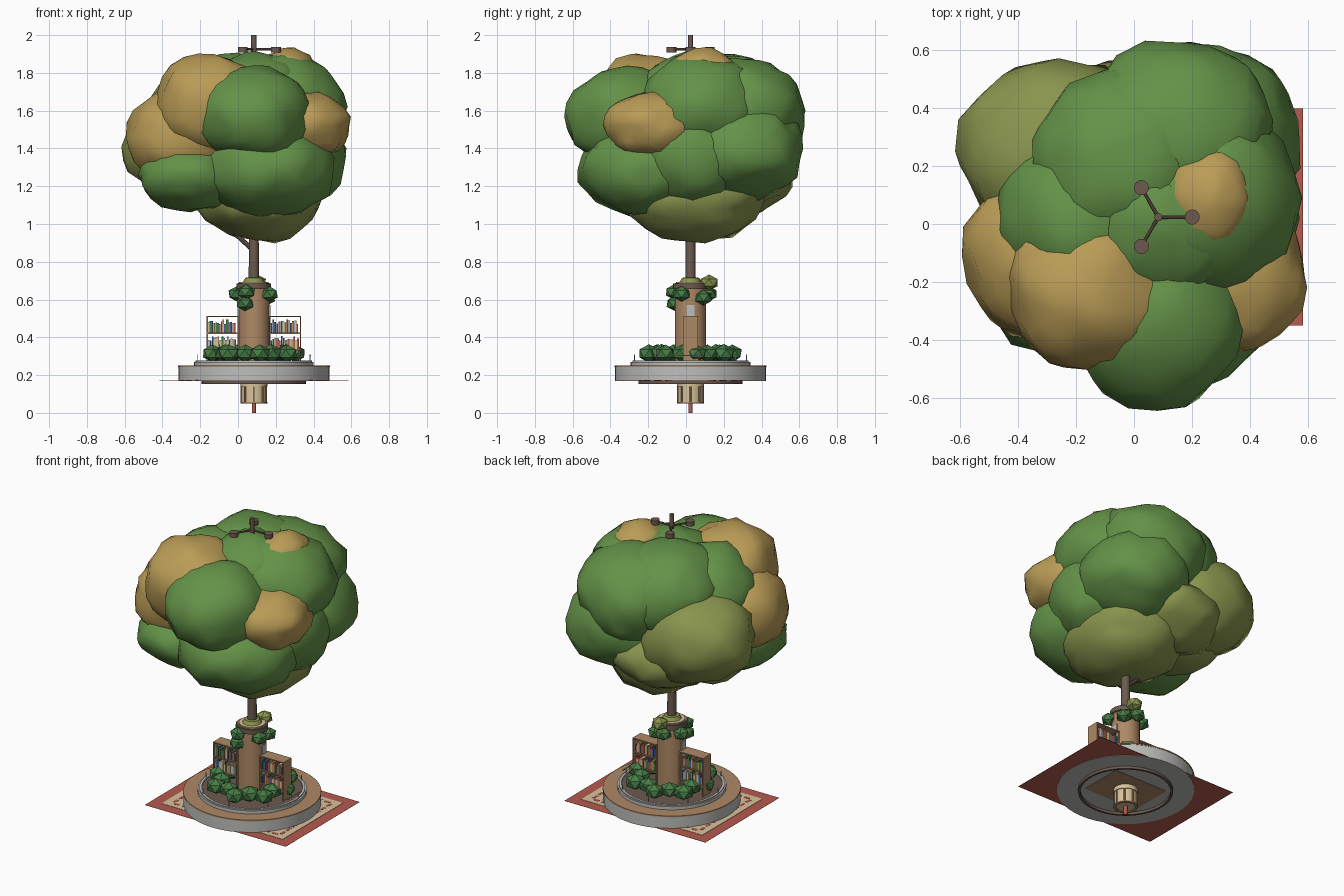
import bpy, bmesh, math, random
from mathutils import Vector, Matrix, noise

cube = bpy.data.objects.get("Cube")
if cube:
    bpy.data.objects.remove(cube)
rng = random.Random(4)
CX, CY = 0.084, 0.024


def material(name, *rgb):
    m = bpy.data.materials.new(name)
    lin = [((c / 255 + 0.055) / 1.055) ** 2.4 for c in rgb]
    m.use_nodes = True
    m.diffuse_color = (*lin, 1)
    m.node_tree.nodes["Principled BSDF"].inputs["Base Color"].default_value = (*lin, 1)
    return m


LEAF = material("leaf_green", 100, 146, 72)
OLIVE = material("olive_leaf", 138, 149, 78)
GOLD = material("golden_leaf", 186, 156, 86)
BARK = material("bark_brown", 108, 90, 78)
WOOD = material("tan_wood", 174, 137, 101)
STONE = material("pale_stone", 190, 190, 187)
CREAM = material("cream", 217, 196, 156)
RED = material("brick_red", 182, 90, 80)
SHRUB = material("shrub_green", 70, 124, 70)
BLUE = material("book_blue", 66, 100, 150)


def finish(name, bm, mat, smooth=None):
    me = bpy.data.meshes.new(name)
    bm.to_mesh(me)
    bm.free()
    ob = bpy.data.objects.new(name, me)
    bpy.context.collection.objects.link(ob)
    me.materials.append(mat)
    if smooth:
        bpy.ops.object.select_all(action='DESELECT')
        bpy.context.view_layer.objects.active = ob
        ob.select_set(True)
        bpy.ops.object.shade_smooth_by_angle(angle=math.radians(smooth))


def box(name, x0, x1, y0, y1, z0, z1, mat):
    bm = bmesh.new()
    size = Matrix.Diagonal((x1 - x0, y1 - y0, z1 - z0, 1))
    mid = Matrix.Translation(((x0 + x1) / 2, (y0 + y1) / 2, (z0 + z1) / 2))
    bmesh.ops.create_cube(bm, size=1, matrix=mid @ size)
    finish(name, bm, mat)


def plate(name, x, y, half_x, half_y, z0, z1, mat):
    box(name, x - half_x, x + half_x, y - half_y, y + half_y, z0, z1, mat)


def lathe(name, profile, mat, x=CX, y=CY, sides=48):
    """Spin a closed (radius, height) profile round a vertical axis."""
    bm = bmesh.new()
    vs = [bm.verts.new((x + r, y, z)) for r, z in profile]
    es = [bm.edges.new((vs[i], vs[(i + 1) % len(vs)])) for i in range(len(vs))]
    bmesh.ops.spin(bm, geom=vs + es, cent=(x, y, 0), axis=(0, 0, 1),
                   angle=math.tau, steps=sides)
    bmesh.ops.remove_doubles(bm, verts=bm.verts, dist=1e-5)
    bmesh.ops.recalc_face_normals(bm, faces=bm.faces)
    finish(name, bm, mat, 35)


def disc(name, r, z0, z1, mat, x=CX, y=CY, sides=48):
    lathe(name, [(0, z0), (r, z0), (r, z1), (0, z1)], mat, x, y, sides)


def ring(name, r0, r1, z0, z1, mat):
    lathe(name, [(r0, z0), (r1, z0), (r1, z1), (r0, z1)], mat)


def rod(name, a, b, r0, r1, mat, sides=12):
    a, b = Vector(a), Vector(b)
    bm = bmesh.new()
    rot = (b - a).to_track_quat('Z', 'Y').to_matrix().to_4x4()
    bmesh.ops.create_cone(bm, cap_ends=True, segments=sides, radius1=r0, radius2=r1,
                          depth=(b - a).length, matrix=Matrix.Translation((a + b) / 2) @ rot)
    finish(name, bm, mat, 35)


def polar(r, deg, z):
    t = math.radians(deg)
    return (CX + r * math.cos(t), CY + r * math.sin(t), z)


# Rug with border, field and dashed inner line
plate("rug_border", CX, CY, 0.5, 0.375, 0.1695, 0.1705, RED)
plate("rug_field", CX, CY, 0.43, 0.305, 0.17, 0.1725, CREAM)
for s in (-1, 1):
    for i in range(-6, 7):
        plate("rug_dash_long", CX + i * 0.058, CY + s * 0.265, 0.02, 0.009, 0.171, 0.1735, RED)
    for i in range(-4, 5):
        plate("rug_dash_short", CX + s * 0.38, CY + i * 0.058, 0.009, 0.02, 0.171, 0.1735, RED)

# Round base and planter
disc("stone_base", 0.4, 0.168, 0.242, STONE)
disc("deck", 0.402, 0.242, 0.25, WOOD)
ring("planter_wall", 0.3, 0.317, 0.248, 0.27, STONE)
ring("planter_lip", 0.293, 0.308, 0.262, 0.277, STONE)
disc("planter_soil", 0.3, 0.248, 0.268, BARK)
ring("under_rim", 0.262, 0.276, 0.152, 0.17, BARK)
plate("under_panel", CX, CY, 0.19, 0.14, 0.166, 0.169, WOOD)
for deg in range(0, 360, 45):
    rod("rail_post", polar(0.3, deg + 8, 0.275), polar(0.3, deg + 8, 0.308), 0.003, 0.003, STONE, 6)
plate("gate_bar", CX + 0.3, CY, 0.003, 0.07, 0.3, 0.306, STONE)

# Hanging stem below the base
disc("stem_drum", 0.066, 0.055, 0.169, CREAM, sides=24)
ring("stem_lip", 0.055, 0.071, 0.05, 0.058, WOOD)
disc("stem_collar", 0.071, 0.14, 0.168, CREAM)
for k in range(8):
    rod("stem_rib", polar(0.066, k * 45, 0.055), polar(0.066, k * 45, 0.15), 0.005, 0.005, WOOD, 6)
rod("stem_tip", (CX, CY, 0), (CX, CY, 0.06), 0.011, 0.011, RED)

# Column with side windows, collar and mossy top
disc("column", 0.083, 0.265, 0.688, WOOD, sides=32)
ring("column_collar", 0.07, 0.092, 0.655, 0.685, BARK)
disc("column_cap", 0.078, 0.685, 0.694, CREAM, sides=32)
lathe("column_moss", [(0, 0.69), (0.06, 0.69), (0.045, 0.715), (0, 0.72)], OLIVE, sides=12)
for s in (-1, 1):
    plate("side_window", CX + s * 0.081, CY, 0.006, 0.022, 0.3, 0.57, STONE)


# Open bookshelves on both sides, with random books
def bookshelf(x0, x1):
    y0, y1 = CY - 0.04, CY + 0.04
    for x in (x0, x1 - 0.006):
        box("shelf_side", x, x + 0.006, y0, y1, 0.268, 0.513, WOOD)
    for z in (0.33, 0.418, 0.507):
        box("shelf_board", x0, x1, y0, y1, z, z + 0.007, WOOD)
    for z in (0.337, 0.425):
        x = x0 + 0.008
        while x < x1 - 0.018:
            w = rng.uniform(0.007, 0.012)
            box("book", x, x + w, y0 + 0.008, y1 - 0.008, z, z + rng.uniform(0.045, 0.07),
                rng.choice([BLUE, BLUE, RED, RED, CREAM, SHRUB, STONE, GOLD]))
            x += w + 0.001


bookshelf(CX - 0.25, CX - 0.08)
bookshelf(CX + 0.08, CX + 0.25)


# Faceted shrubs in the planter and hanging on the column
def shrub(name, co, r, mat):
    bm = bmesh.new()
    turn = Matrix.Rotation(rng.uniform(0, 6), 4, 'Z')
    bmesh.ops.create_icosphere(bm, subdivisions=1, radius=r,
                               matrix=Matrix.Translation(co) @ turn @ Matrix.Diagonal((1, 1, 0.82, 1)))
    finish(name, bm, mat)


for k in range(16):
    shrub("planter_shrub", polar(0.222 - 0.045 * (k % 2), k * 22.5 + 8, 0.315),
          rng.uniform(0.056, 0.062), SHRUB)
for deg, z in ((-30, 0.63), (-115, 0.64), (-120, 0.58), (160, 0.63), (95, 0.63), (45, 0.61)):
    shrub("column_shrub", polar(0.095, deg, z), 0.05, SHRUB)
shrub("olive_shrub", polar(0.1, 80, 0.69), 0.052, OLIVE)

# Trunk, lower branch and the crown spokes
rod("trunk", (CX, CY, 0.68), (CX, CY, 1.3), 0.028, 0.022, BARK, 16)
rod("trunk_top", (CX, CY, 1.3), (CX, CY, 2.0), 0.016, 0.014, BARK)
rod("branch", (CX, CY, 0.86), polar(0.16, 180, 1.0), 0.014, 0.009, BARK, 8)
for deg in (0, 120, 240):
    rod("crown_spoke", (CX, CY, 1.925), polar(0.117, deg, 1.925), 0.006, 0.006, BARK, 8)
    x, y, _ = polar(0.117, deg, 0)
    disc("crown_disc", 0.026, 1.908, 1.936, BARK, x, y, 16)


# Leaf crown made of overlapping lumpy masses
def leaf_mass(i, mat, co, size):
    bm = bmesh.new()
    bmesh.ops.create_icosphere(bm, subdivisions=3, radius=1)
    for v in bm.verts:
        n = v.co.normalized()
        lump = 1 + noise.noise(n * 1.7 + Vector((i * 7.3, 2.1, i))) * 0.09
        lump += noise.noise(n * 3.8 + Vector((i, i * 3.7, 9.2))) * 0.09
        v.co = Vector(co) + Matrix.Diagonal(size) @ n * lump
    finish("leaf_mass", bm, mat, 60)


masses = [
    (LEAF, (0.08, -0.31, 1.57), (0.31, 0.33, 0.27)),
    (GOLD, (-0.15, -0.22, 1.63), (0.3, 0.29, 0.28)),
    (GOLD, (-0.28, -0.11, 1.46), (0.31, 0.31, 0.26)),
    (LEAF, (-0.25, -0.16, 1.26), (0.28, 0.3, 0.19)),
    (LEAF, (0.16, -0.22, 1.29), (0.36, 0.34, 0.25)),
    (GOLD, (0.37, -0.18, 1.52), (0.225, 0.25, 0.18)),
    (OLIVE, (0.12, 0.04, 1.14), (0.33, 0.38, 0.23)),
    (LEAF, (0.25, 0.09, 1.62), (0.32, 0.33, 0.28)),
    (LEAF, (0.25, 0.3, 1.4), (0.32, 0.33, 0.27)),
    (LEAF, (0.15, 0.31, 1.6), (0.34, 0.32, 0.28)),
    (OLIVE, (-0.26, 0.25, 1.41), (0.335, 0.33, 0.28)),
    (LEAF, (-0.03, 0.21, 1.63), (0.32, 0.33, 0.28)),
    (LEAF, (-0.17, 0.02, 1.6), (0.3, 0.29, 0.26)),
    (OLIVE, (-0.04, 0.28, 1.25), (0.29, 0.29, 0.2)),
    (GOLD, (0.26, 0.09, 1.81), (0.15, 0.17, 0.12)),
    (LEAF, (0.1, 0.0, 1.67), (0.27, 0.27, 0.24)),
    (LEAF, (0.3, 0.02, 1.36), (0.27, 0.3, 0.27)),
    (OLIVE, (-0.24, 0.1, 1.26), (0.26, 0.26, 0.19)),
]
for i, (mat, co, size) in enumerate(masses):
    leaf_mass(i, mat, co, size)
